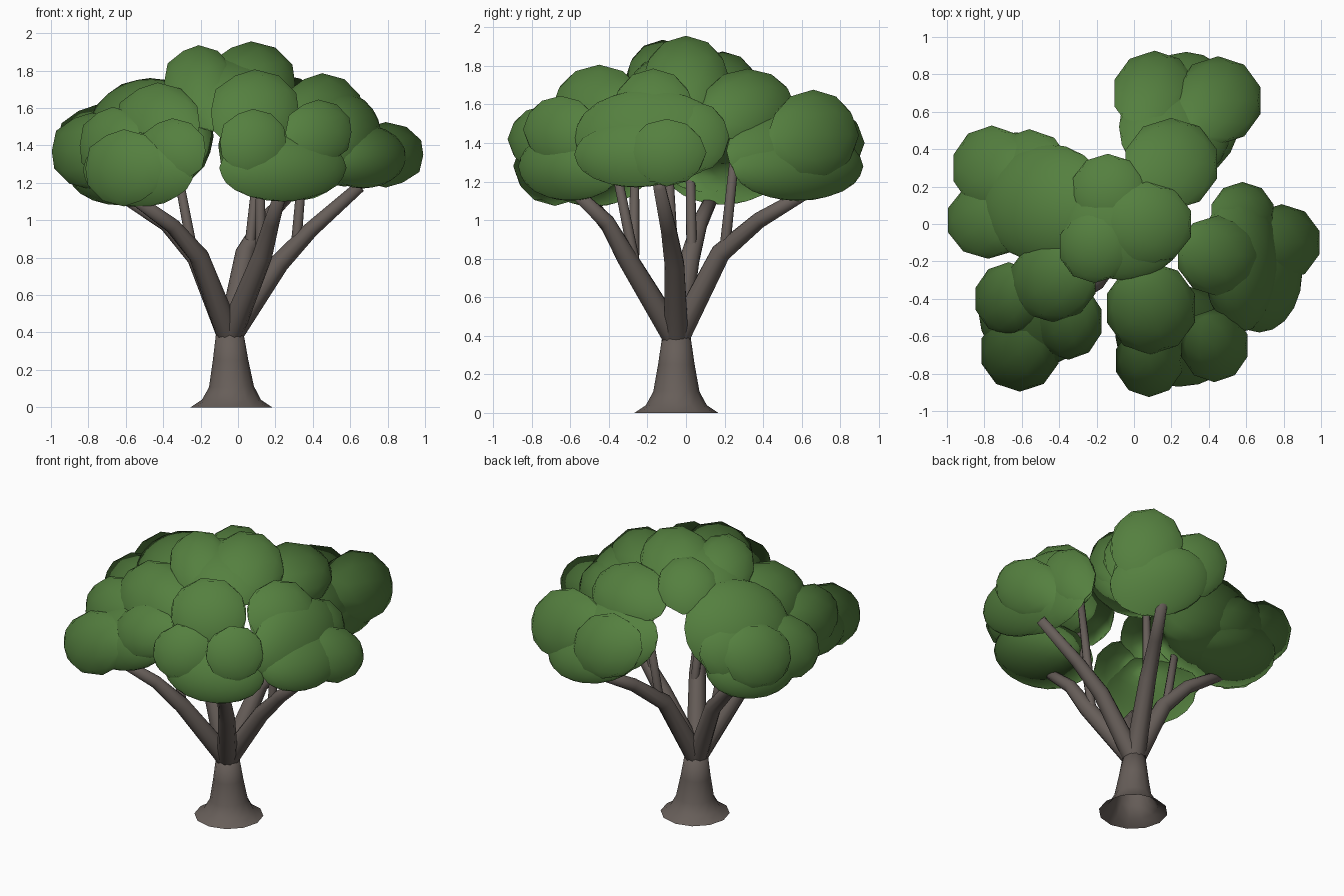
import bpy, bmesh, math
from mathutils import Vector, Matrix


def material(name, color):
    m = bpy.data.materials.new(name)
    m.diffuse_color = (*color, 1)
    return m


LEAF = material("leaf green", (0.09, 0.215, 0.05))
BARK = material("bark brown", (0.135, 0.112, 0.10))
CROWN_CENTRE = Vector((-0.05, -0.03, 1.15))


def make_object(name, bm, mat):
    bmesh.ops.recalc_face_normals(bm, faces=bm.faces)
    for f in bm.faces:
        f.smooth = True
    me = bpy.data.meshes.new(name)
    bm.to_mesh(me)
    bm.free()
    me.materials.append(mat)
    ob = bpy.data.objects.new(name, me)
    bpy.context.collection.objects.link(ob)
    return ob


def tube(name, points, sides=10):
    """Tapered limb through (x, y, z, radius) points."""
    bm = bmesh.new()
    pts = [Vector(p[:3]) for p in points]
    rings = []
    for i, p in enumerate(pts):
        axis = pts[min(i + 1, len(pts) - 1)] - pts[max(i - 1, 0)]
        rot = Vector((0, 0, 1)).rotation_difference(axis.normalized())
        ring = []
        for k in range(sides):
            a = math.tau * k / sides
            ring.append(bm.verts.new(p + rot @ (Vector((math.cos(a), math.sin(a), 0)) * points[i][3])))
        rings.append(ring)
    for a, b in zip(rings, rings[1:]):
        for k in range(sides):
            n = (k + 1) % sides
            bm.faces.new((a[k], a[n], b[n], b[k]))
    bm.faces.new(rings[-1])
    return make_object(name, bm, BARK)


def foliage(name, blobs):
    """Clump of squashed balls, with soft normals leaning out of the crown."""
    bm = bmesh.new()
    for x, y, z, rx, ry, rz in blobs:
        mat = Matrix.Translation((x, y, z)) @ Matrix.Diagonal((rx, ry, rz, 1))
        large = max(rx, ry) > 0.25
        bmesh.ops.create_icosphere(bm, subdivisions=3 if large else 2,
                                   radius=1.0 if large else 1.03, matrix=mat)
    ob = make_object(name, bm, LEAF)
    me = ob.data
    normals = []
    for v in me.vertices:
        out = (v.co - CROWN_CENTRE).normalized()
        normals.append((v.normal * 0.6 + out).normalized())
    me.normals_split_custom_set_from_vertices(normals)


# Trunk with flared root
tube("trunk", [(-0.035, -0.05, 0, 0.218), (-0.035, -0.05, 0.04, 0.158),
               (-0.035, -0.05, 0.11, 0.12), (-0.04, -0.05, 0.25, 0.095),
               (-0.045, -0.05, 0.42, 0.07)], 12)

# Main limbs: fork, elbow and tip
limbs = {
    "back_limb": ((0.04, 0.18, 0.83), (0.14, 0.38, 1.0), (0.28, 0.62, 1.14)),
    "left_limb": ((-0.22, 0.02, 0.80), (-0.38, 0.07, 0.98), (-0.65, 0.15, 1.15)),
    "front_left_limb": ((-0.21, -0.31, 0.81), (-0.35, -0.40, 0.97), (-0.60, -0.55, 1.15)),
    "front_limb": ((0.13, -0.31, 0.81), (0.18, -0.41, 0.99), (0.23, -0.58, 1.15)),
    "right_limb": ((0.22, -0.06, 0.77), (0.39, -0.09, 0.95), (0.65, -0.14, 1.18)),
}
for name, (elbow, mid, tip) in limbs.items():
    tube(name, [(-0.045, -0.05, 0.38, 0.066), (*elbow, 0.053), (*mid, 0.042), (*tip, 0.032)])

# Thin upright twigs
twigs = [((-0.24, 0.03, 0.82), (-0.35, 0.02, 1.40)), ((-0.24, -0.27, 0.82), (-0.34, -0.265, 1.35)),
         ((0.31, -0.07, 0.86), (0.36, -0.10, 1.45)), ((0.06, 0.20, 0.84), (0.13, 0.27, 1.50)),
         ((0.12, -0.27, 0.80), (0.12, -0.40, 1.45))]
for i, (a, b) in enumerate(twigs):
    tube(f"twig_{i + 1}", [(*a, 0.028), (*b, 0.022)], 8)

# Leaf clumps: centre and radii of each ball
foliage("top_foliage", [(0.07, 0, 1.73, 0.24, 0.22, 0.22), (-0.21, -0.12, 1.73, 0.19, 0.19, 0.2),
                        (-0.14, 0.19, 1.69, 0.19, 0.18, 0.18), (0.2, 0.32, 1.59, 0.25, 0.24, 0.19),
                        (-0.06, -0.04, 1.67, 0.33, 0.26, 0.2)])
foliage("back_foliage", [(0.11, 0.7, 1.4, 0.22, 0.22, 0.2), (0.45, 0.66, 1.44, 0.23, 0.23, 0.23),
                         (0.28, 0.58, 1.28, 0.29, 0.34, 0.18), (0.22, 0.52, 1.36, 0.3, 0.31, 0.22)])
foliage("left_foliage", [(-0.76, 0.3, 1.41, 0.21, 0.22, 0.2), (-0.78, 0.02, 1.37, 0.22, 0.2, 0.2),
                         (-0.56, 0.27, 1.39, 0.22, 0.23, 0.2), (-0.47, 0.11, 1.45, 0.34, 0.32, 0.31),
                         (-0.63, 0.19, 1.26, 0.28, 0.3, 0.18)])
foliage("front_left_foliage", [(-0.43, -0.3, 1.51, 0.23, 0.22, 0.22), (-0.67, -0.4, 1.4, 0.18, 0.19, 0.2),
                               (-0.61, -0.68, 1.28, 0.21, 0.21, 0.2), (-0.35, -0.52, 1.37, 0.18, 0.2, 0.17),
                               (-0.53, -0.48, 1.27, 0.3, 0.29, 0.2)])
foliage("front_foliage", [(0.09, -0.45, 1.58, 0.24, 0.24, 0.22), (0.08, -0.73, 1.42, 0.18, 0.19, 0.17),
                          (0.43, -0.65, 1.47, 0.18, 0.19, 0.17), (0.24, -0.6, 1.28, 0.34, 0.27, 0.18)])
foliage("right_foliage", [(0.45, -0.17, 1.57, 0.22, 0.21, 0.21), (0.58, 0.05, 1.43, 0.17, 0.17, 0.18),
                          (0.79, -0.1, 1.35, 0.205, 0.2, 0.17), (0.67, -0.26, 1.34, 0.23, 0.32, 0.17),
                          (0.57, -0.19, 1.43, 0.2, 0.39, 0.25)])
